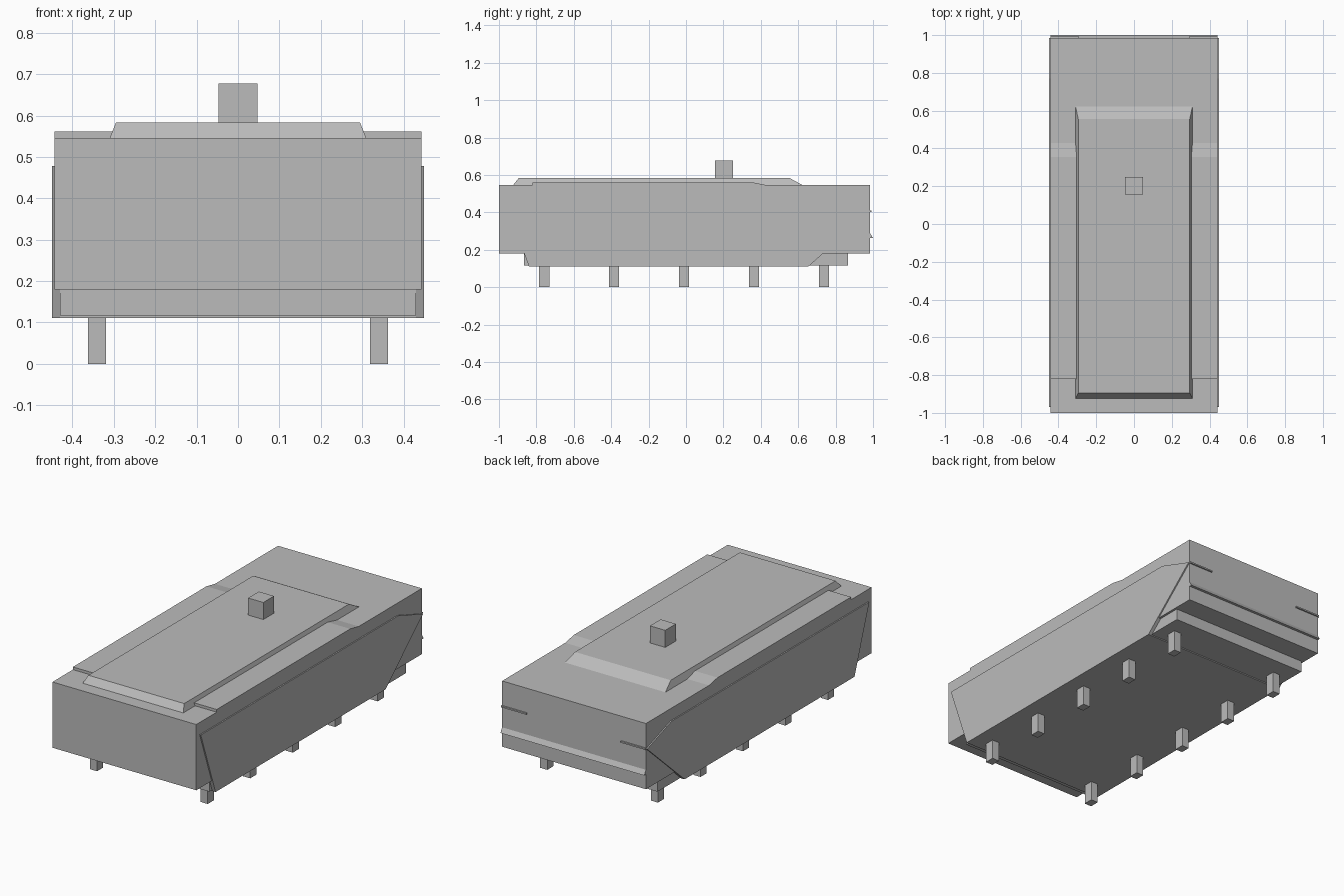
import bpy, bmesh

cube = bpy.data.objects.get("Cube")
if cube:
    bpy.data.objects.remove(cube, do_unlink=True)

grey = bpy.data.materials.new("plain grey")
grey.use_nodes = True
colour = (0.5, 0.5, 0.5, 1)
grey.diffuse_color = colour
grey.node_tree.nodes["Principled BSDF"].inputs["Base Color"].default_value = colour


def finish(name, bm):
    bmesh.ops.recalc_face_normals(bm, faces=bm.faces)
    mesh = bpy.data.meshes.new(name)
    bm.to_mesh(mesh)
    bm.free()
    mesh.materials.append(grey)
    obj = bpy.data.objects.new(name, mesh)
    bpy.context.collection.objects.link(obj)
    return obj


def extrude_side(name, profile, x0, x1):
    """Extrude a (y, z) outline from x0 to x1."""
    bm = bmesh.new()
    face = bm.faces.new([bm.verts.new((x0, y, z)) for y, z in profile])
    moved = bmesh.ops.extrude_face_region(bm, geom=[face])["geom"]
    bmesh.ops.translate(bm, vec=(x1 - x0, 0, 0),
                        verts=[v for v in moved if isinstance(v, bmesh.types.BMVert)])
    return finish(name, bm)


def box(name, x, y, z):
    return extrude_side(name, [(y[0], z[0]), (y[1], z[0]), (y[1], z[1]), (y[0], z[1])], *x)


def both_sides(name, profile, x0, x1):
    for side, s in (("left", 1), ("right", -1)):
        extrude_side(f"{side}_{name}", profile, s * x0, s * x1)


# Main body with the lower base and underside plate
box("body", (-0.443, 0.443), (-1, 0.985), (0.18, 0.546))
box("base", (-0.43, 0.43), (-0.865, 0.865), (0.117, 0.18))
box("underside_plate", (-0.432, 0.432), (-0.84, 0.655), (0.111, 0.13))

# Side skirts with slanted ends
both_sides("skirt", [(-0.84, 0.111), (0.655, 0.111), (0.985, 0.405),
                     (0.77, 0.478), (-0.97, 0.478)], 0.43, 0.45)

# Raised shoulders that ramp down to the rear deck
both_sides("shoulder", [(-0.82, 0.53), (0.43, 0.53), (0.43, 0.546),
                        (0.355, 0.561), (-0.82, 0.561)], 0.28, 0.443)

# Bevelled roof cover
bm = bmesh.new()
low = [bm.verts.new((x, y, 0.545)) for x, y in
       ((-0.31, -0.925), (0.31, -0.925), (0.31, 0.625), (-0.31, 0.625))]
high = [bm.verts.new((x, y, 0.583)) for x, y in
        ((-0.295, -0.895), (0.295, -0.895), (0.295, 0.555), (-0.295, 0.555))]
bm.faces.new(low)
bm.faces.new(high)
for i in range(4):
    j = (i + 1) % 4
    bm.faces.new((low[i], low[j], high[j], high[i]))
finish("roof_cover", bm)
box("roof_block", (-0.047, 0.047), (0.156, 0.25), (0.575, 0.678))

# Rear ridge and short rear strips
extrude_side("rear_ridge", [(0.98, 0.262), (1.0, 0.262), (0.985, 0.288), (0.98, 0.288)],
             -0.443, 0.443)
both_sides("rear_strip", [(0.98, 0.402), (0.993, 0.402), (0.993, 0.41), (0.98, 0.41)],
           0.29, 0.443)

# Two rows of feet
for row in range(5):
    y = -0.758 + row * 0.374
    both_sides(f"foot_{row + 1}", [(y - 0.027, 0), (y + 0.027, 0),
                                   (y + 0.027, 0.13), (y - 0.027, 0.13)], 0.319, 0.363)
